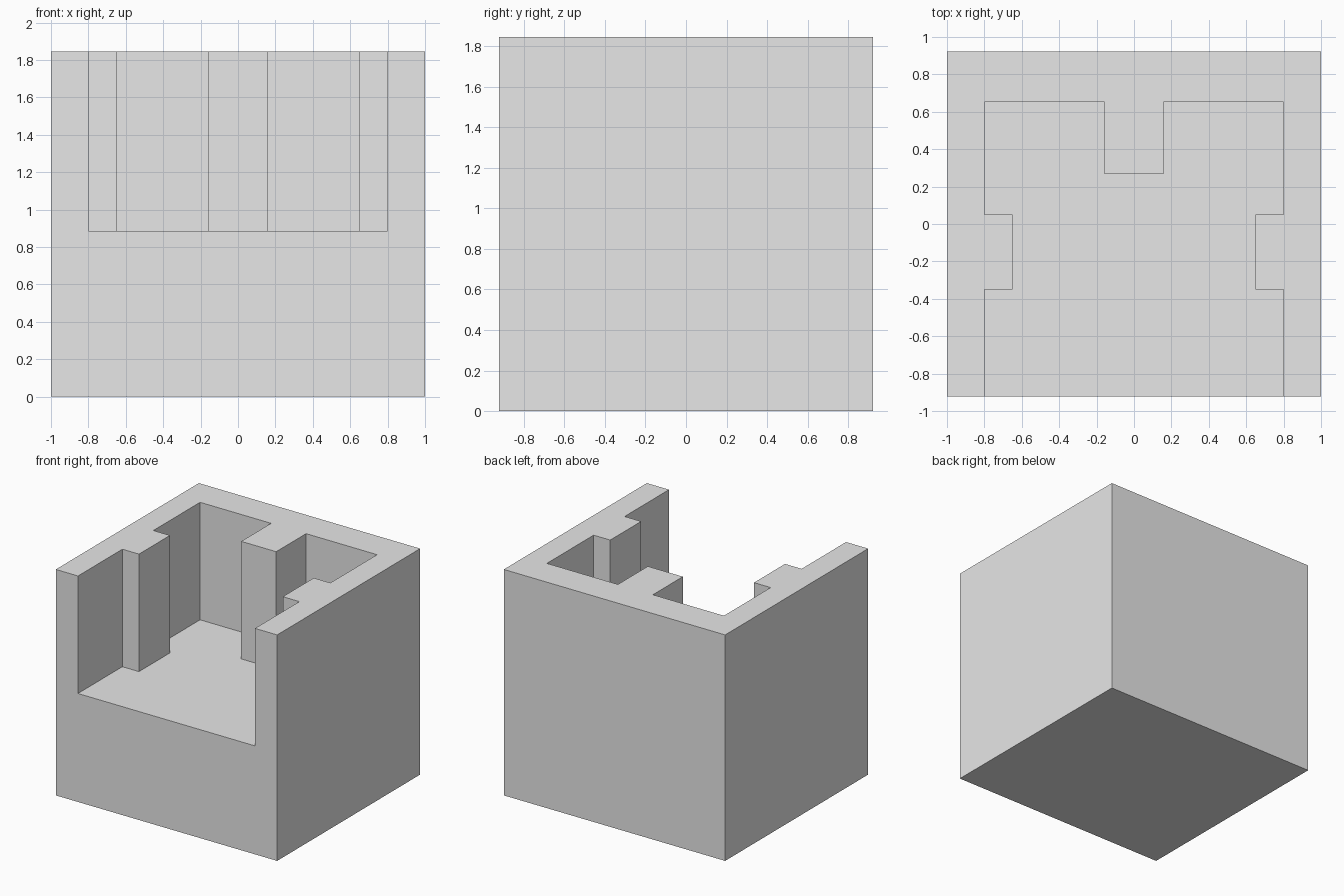
import bpy
import bmesh

# Remove the default cube
cube = bpy.data.objects.get("Cube")
if cube:
    bpy.data.objects.remove(cube, do_unlink=True)

# Single flat grey
grey = bpy.data.materials.new("light_grey")
grey.use_nodes = True
colour = (0.8, 0.8, 0.8, 1)
grey.diffuse_color = colour
grey.node_tree.nodes["Principled BSDF"].inputs["Base Color"].default_value = colour

HALF_X, HALF_Y = 1.0, 0.923
FLOOR, TOP = 0.886, 1.846


def prism(name, outline, z0, z1):
    """Extrude a closed outline straight up from z0 to z1."""
    bm = bmesh.new()
    face = bm.faces.new([bm.verts.new((x, y, z0)) for x, y in outline])
    result = bmesh.ops.extrude_face_region(bm, geom=[face])
    top = [v for v in result["geom"] if isinstance(v, bmesh.types.BMVert)]
    bmesh.ops.translate(bm, verts=top, vec=(0, 0, z1 - z0))
    bmesh.ops.recalc_face_normals(bm, faces=bm.faces)
    mesh = bpy.data.meshes.new(name)
    bm.to_mesh(mesh)
    bm.free()
    mesh.materials.append(grey)
    obj = bpy.data.objects.new(name, mesh)
    bpy.context.collection.objects.link(obj)
    return obj


# Solid block
half_block = [(HALF_X, -HALF_Y), (HALF_X, HALF_Y)]
block = prism("block", half_block + [(-x, y) for x, y in reversed(half_block)], 0, TOP)

# Pocket open at the front and top, with side ribs and a rear rib
half_pocket = [
    (0.8, -HALF_Y - 0.2), (0.8, -0.35), (0.65, -0.35), (0.65, 0.05),
    (0.8, 0.05), (0.8, 0.653), (0.158, 0.653), (0.158, 0.267),
]
pocket = prism("pocket_cutter", half_pocket + [(-x, y) for x, y in reversed(half_pocket)],
               FLOOR, TOP + 0.2)
pocket.hide_render = True
pocket.hide_viewport = True
pocket.display_type = "WIRE"

# Cut the pocket
cut = block.modifiers.new("pocket_cut", "BOOLEAN")
cut.operation = "DIFFERENCE"
cut.solver = "EXACT"
cut.object = pocket
